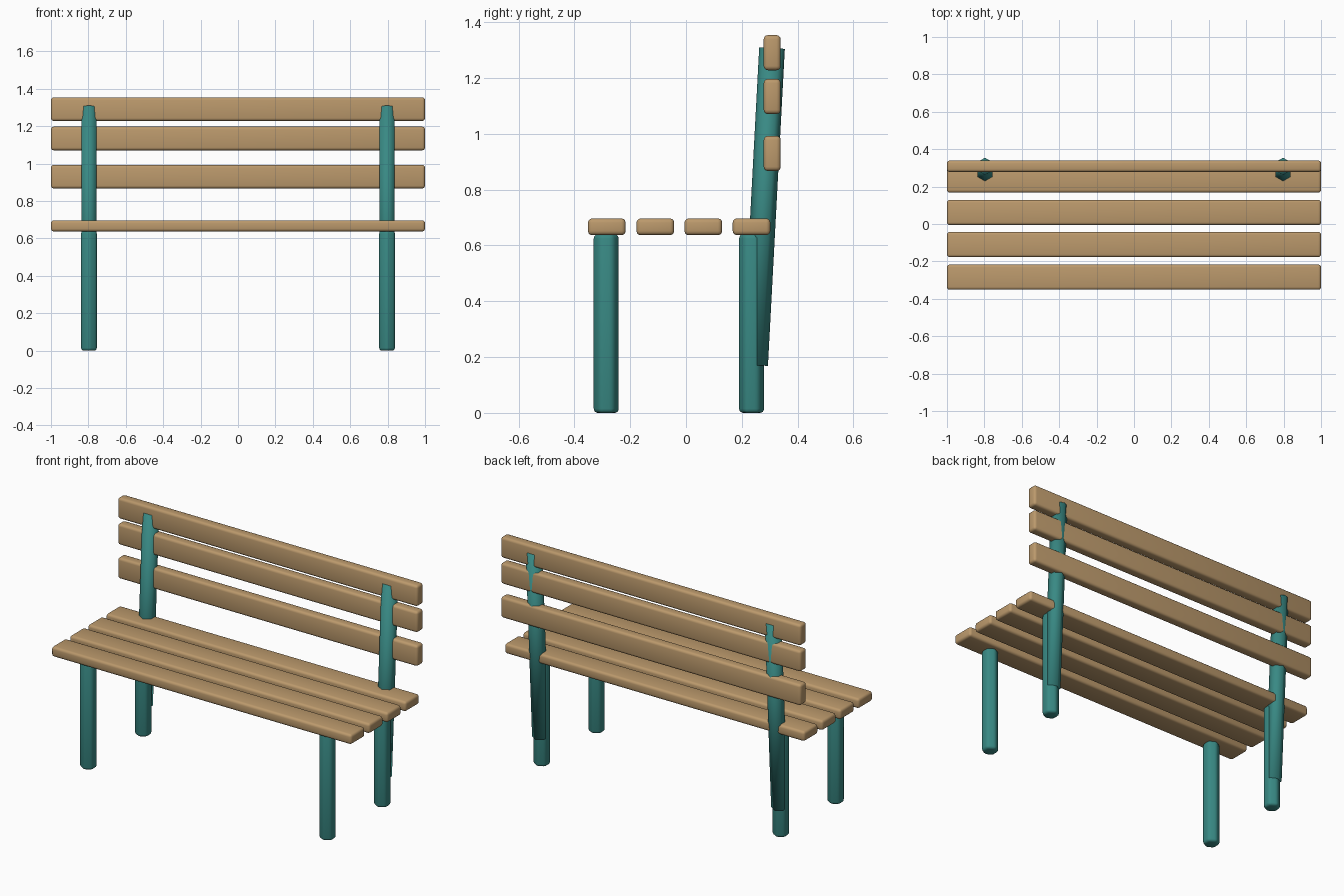
import bpy, math

if "Cube" in bpy.data.objects:
    bpy.data.objects.remove(bpy.data.objects["Cube"])


def material(name, color):
    m = bpy.data.materials.new(name)
    m.diffuse_color = color
    m.use_nodes = True
    m.node_tree.nodes["Principled BSDF"].inputs["Base Color"].default_value = m.diffuse_color
    return m


wood = material("wood", (0.50, 0.32, 0.15, 1))
metal = material("painted_metal", (0.04, 0.25, 0.23, 1))


def bevel(ob, width):
    mod = ob.modifiers.new("rounding", 'BEVEL')
    mod.width = width
    mod.segments = 3
    mod.limit_method = 'ANGLE'


def slat(name, y, z, depth, height):
    bpy.ops.mesh.primitive_cube_add(size=1, location=(0, y, z))
    ob = bpy.context.object
    ob.name = name
    ob.scale = (2, depth, height)
    bpy.ops.object.transform_apply(location=False, rotation=False, scale=True)
    bpy.ops.object.shade_smooth()
    ob.data.materials.append(wood)
    bevel(ob, 0.015)


def hex_post(name, x, y, z, radius, length, lean=0, rounding=0):
    # six-sided post with corners pointing to front and back
    bpy.ops.mesh.primitive_cylinder_add(vertices=6, radius=radius, depth=length,
                                        location=(x, y, z), rotation=(lean, 0, 0))
    ob = bpy.context.object
    ob.name = name
    bpy.ops.object.shade_smooth()
    ob.data.materials.append(metal)
    if rounding:
        bevel(ob, rounding)


# Seat slats
for i, y in enumerate((-0.284, -0.11, 0.062, 0.235)):
    slat(f"seat_slat_{i + 1}", y, 0.667, 0.135, 0.06)

# Backrest slats
for i, z in enumerate((0.93, 1.134, 1.291)):
    slat(f"back_slat_{i + 1}", 0.309, z, 0.061, 0.126)

# Legs and leaning backrest supports
for side, x in (("left", -0.797), ("right", 0.797)):
    hex_post(f"front_leg_{side}", x, -0.286, 0.32, 0.049, 0.64, rounding=0.015)
    hex_post(f"back_leg_{side}", x, 0.235, 0.32, 0.049, 0.64, rounding=0.015)
    hex_post(f"back_support_{side}", x, 0.278, 0.739, 0.046, 1.138,
             lean=-math.radians(3.05))
